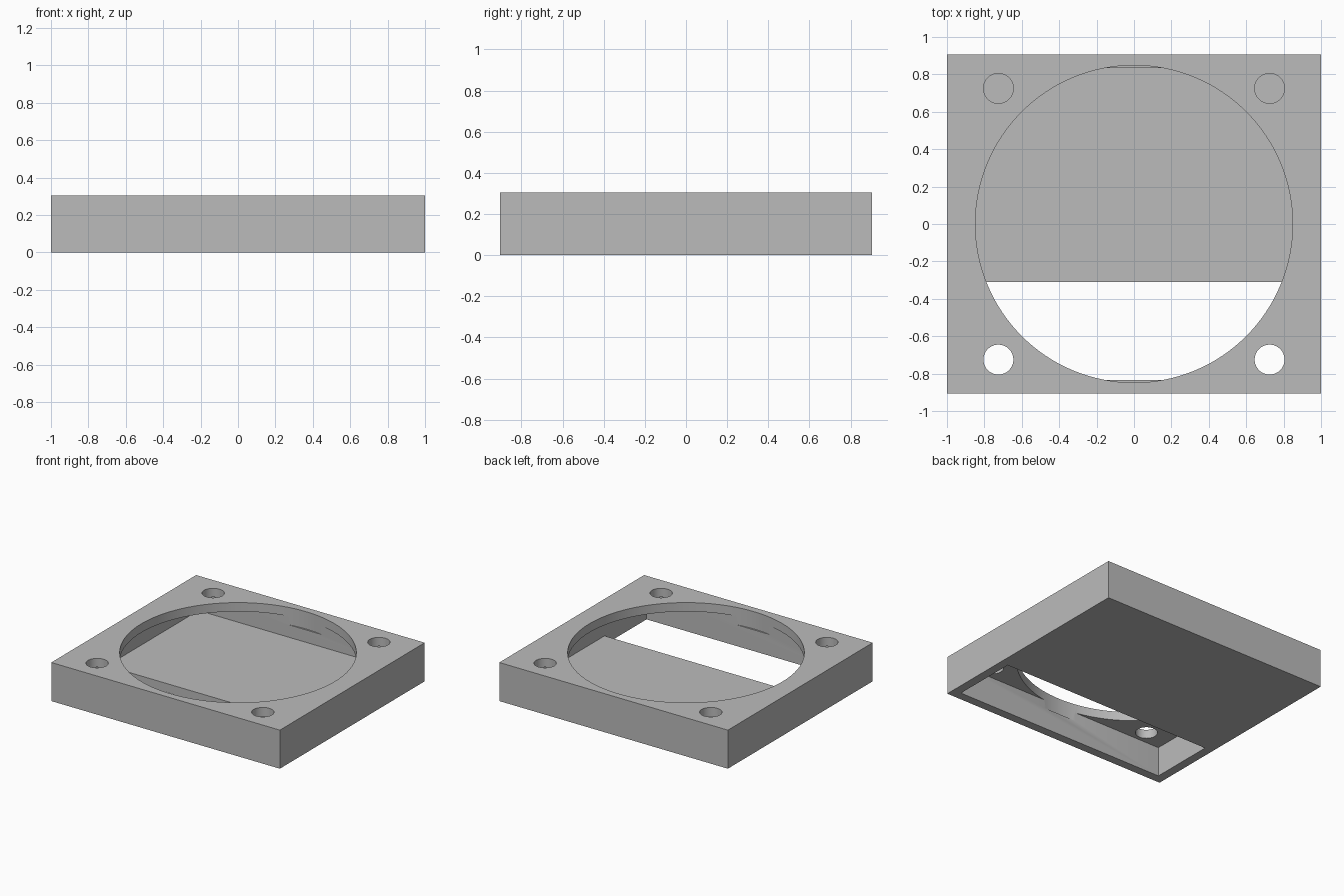
import bpy
import bmesh
from mathutils import Matrix, Vector

if "Cube" in bpy.data.objects:
    bpy.data.objects.remove(bpy.data.objects["Cube"])

WIDTH, DEPTH, HEIGHT = 2.0, 1.81, 0.305
WALL = 0.07
IN_X, IN_Y = WIDTH / 2 - WALL, DEPTH / 2 - WALL

grey = bpy.data.materials.new("grey")
grey.use_nodes = True
colour = (0.5, 0.5, 0.5, 1)
grey.diffuse_color = colour
grey.node_tree.nodes["Principled BSDF"].inputs["Base Color"].default_value = colour


def make_object(name, bm):
    bmesh.ops.recalc_face_normals(bm, faces=bm.faces)
    mesh = bpy.data.meshes.new(name)
    bm.to_mesh(mesh)
    bm.free()
    mesh.materials.append(grey)
    obj = bpy.data.objects.new(name, mesh)
    bpy.context.collection.objects.link(obj)
    return obj


def prism(name, profile, half_x):
    """Extrude a (y, z) profile along x."""
    bm = bmesh.new()
    face = bm.faces.new([bm.verts.new((-half_x, y, z)) for y, z in profile])
    new = bmesh.ops.extrude_face_region(bm, geom=[face])["geom"]
    verts = [v for v in new if isinstance(v, bmesh.types.BMVert)]
    bmesh.ops.translate(bm, verts=verts, vec=Vector((2 * half_x, 0, 0)))
    return make_object(name, bm)


def cylinder(name, x, y, radius, z_low, z_high, sides):
    bm = bmesh.new()
    bmesh.ops.create_cone(bm, cap_ends=True, segments=sides, radius1=radius,
                          radius2=radius, depth=z_high - z_low,
                          matrix=Matrix.Translation((x, y, (z_low + z_high) / 2)))
    return make_object(name, bm)


# Outer block
y = DEPTH / 2
housing = prism("housing", [(-y, 0), (y, 0), (y, HEIGHT), (-y, HEIGHT)], WIDTH / 2)

# Hollow inside, open through the floor along the front
cutters = [prism("cavity_cutter",
                 [(-IN_Y, -0.1), (-0.31, -0.1), (-0.31, WALL),
                  (IN_Y, WALL), (IN_Y, HEIGHT - WALL), (-IN_Y, HEIGHT - WALL)], IN_X)]

# Large round opening, biting slightly into the front and back walls
cutters.append(cylinder("round_opening_cutter", 0, 0, 0.848, 0.168, 0.4, 128))

# Corner screw holes through the top plate
for sx in (-1, 1):
    for sy in (-1, 1):
        cutters.append(cylinder("screw_hole_cutter", sx * 0.725, sy * 0.725,
                                0.08, 0.2, 0.4, 48))

# Cut everything, then remove the cutters
bpy.context.view_layer.objects.active = housing
housing.select_set(True)
for cutter in cutters:
    mod = housing.modifiers.new("cut", "BOOLEAN")
    mod.operation = "DIFFERENCE"
    mod.solver = "EXACT"
    mod.object = cutter
    cutter.hide_render = True
    bpy.ops.object.modifier_apply(modifier=mod.name)
    bpy.data.objects.remove(cutter)

bpy.ops.object.shade_smooth_by_angle()
